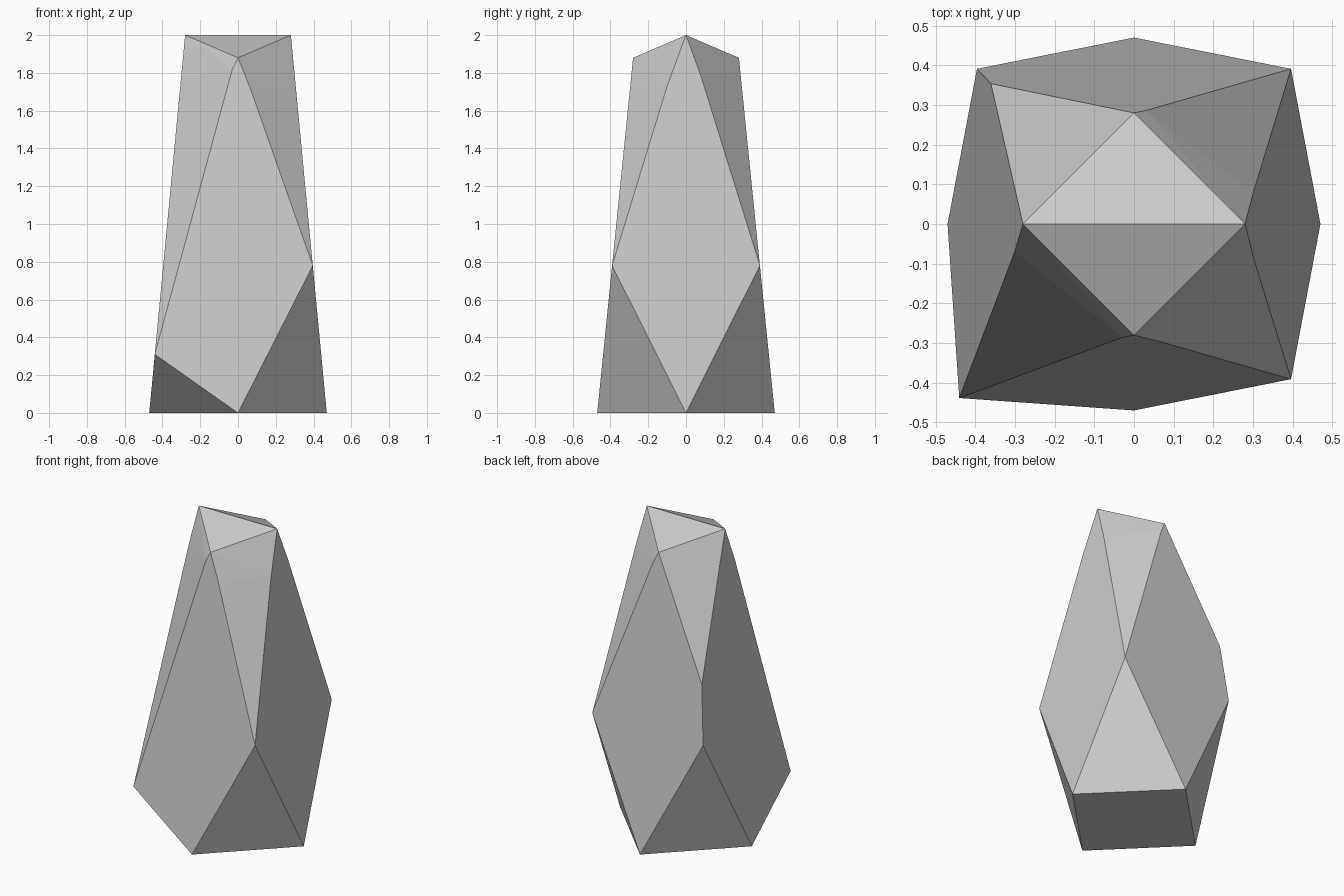
import bpy, bmesh

cube = bpy.data.objects.get("Cube")
if cube:
    bpy.data.objects.remove(cube)

# One plain stone grey
stone = bpy.data.materials.new("stone_grey")
stone.use_nodes = True
grey = (0.6, 0.6, 0.6, 1)
stone.diffuse_color = grey
stone.node_tree.nodes["Principled BSDF"].inputs["Base Color"].default_value = grey


# Half width and half depth of the tapering block at a height
def half_x(z):
    return 0.47 - 0.095 * z


def half_y(z):
    return 0.47 - 0.101 * z


def corner(sx, sy, z):
    return (sx * half_x(z), sy * half_y(z), z)


def on_side(s, y, z):
    return (s * half_x(z), y, z)


def on_face(s, x, z):
    return (x, s * half_y(z), z)


points = []

# Diamond foot and ridged top
for s in (-1, 1):
    points += [on_side(s, 0, 0), on_face(s, 0, 0), on_side(s, 0, 2), on_face(s, 0, 1.88)]

# Outer corners where the lower and upper cuts meet
points += [corner(1, -1, 0.78), corner(1, 1, 0.78), corner(-1, -1, 0.31),
           corner(-1, 1, 0.78), corner(-1, 1, 1.15)]

# Slight breaks in the upper cuts, near the top
points += [on_face(-1, 0.068, 1.71), on_side(1, -0.1, 1.73),
           on_face(1, 0.03, 1.82), on_side(1, 0.08, 1.78),
           on_face(-1, -0.03, 1.82), on_side(-1, -0.07, 1.78)]

# Wrap the corner points in flat facets
bm = bmesh.new()
for p in points:
    bm.verts.new(p)
bmesh.ops.convex_hull(bm, input=bm.verts)
bmesh.ops.dissolve_limit(bm, angle_limit=0.004, verts=bm.verts, edges=bm.edges)
bmesh.ops.recalc_face_normals(bm, faces=bm.faces)

mesh = bpy.data.meshes.new("standing_stone")
bm.to_mesh(mesh)
bm.free()
mesh.materials.append(stone)
bpy.context.collection.objects.link(bpy.data.objects.new("standing_stone", mesh))
